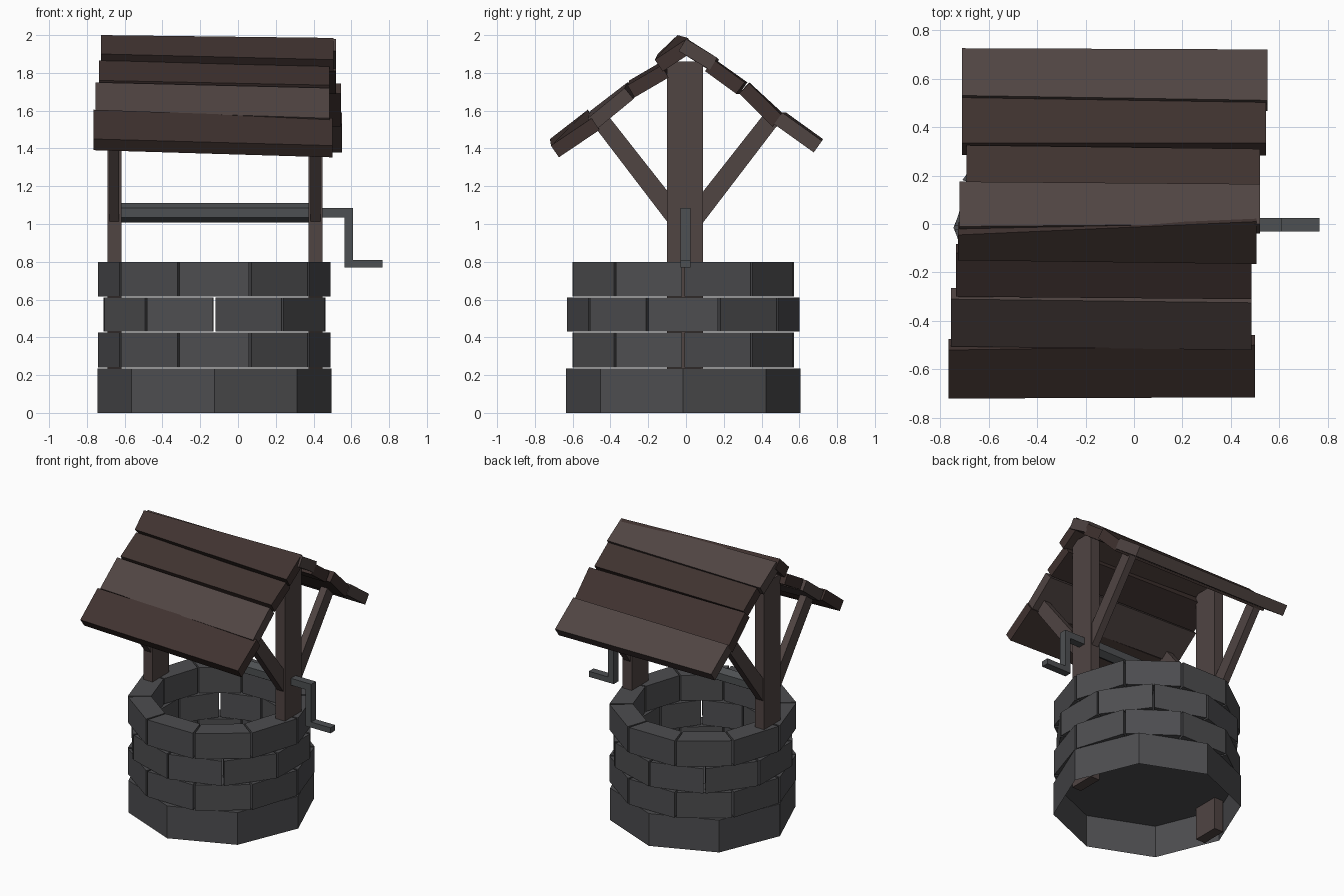
import bpy, bmesh, math
from mathutils import Vector

if "Cube" in bpy.data.objects:
    bpy.data.objects.remove(bpy.data.objects["Cube"])

CX, CY = -0.125, -0.015          # centre of the stone ring


def material(name, rgb):
    m = bpy.data.materials.new(name)
    m.diffuse_color = (*rgb, 1)
    m.use_nodes = True
    m.node_tree.nodes["Principled BSDF"].inputs["Base Color"].default_value = m.diffuse_color
    return m


STONE = material("stone", (0.075, 0.075, 0.08))
WOOD = material("wood", (0.08, 0.058, 0.055))
DARK_WOOD = material("dark_wood", (0.05, 0.032, 0.029))
IRON = material("iron", (0.075, 0.08, 0.085))


def finish(bm, name, mat):
    bmesh.ops.recalc_face_normals(bm, faces=bm.faces)
    me = bpy.data.meshes.new(name)
    bm.to_mesh(me)
    bm.free()
    me.materials.append(mat)
    ob = bpy.data.objects.new(name, me)
    bpy.context.collection.objects.link(ob)
    return ob


def loft(bm, a, b):
    """Closed solid between two matching outlines."""
    va, vb = [bm.verts.new(p) for p in a], [bm.verts.new(p) for p in b]
    n = len(va)
    bm.faces.new(va)
    bm.faces.new(vb)
    for i in range(n):
        j = (i + 1) % n
        bm.faces.new((va[i], va[j], vb[j], vb[i]))


def extrude_x(bm, outline, x0, x1):
    loft(bm, [(x0, y, z) for y, z in outline], [(x1, y, z) for y, z in outline])


def rect(y0, y1, z0, z1):
    return [(y0, z0), (y1, z0), (y1, z1), (y0, z1)]


# Foundation: eight-sided shell, open below
bm = bmesh.new()
rings = [[bm.verts.new((CX + 0.62 * math.cos(i * math.pi / 4),
                        CY + 0.62 * math.sin(i * math.pi / 4), z))
          for i in range(8)] for z in (0, 0.235)]
for i in range(8):
    j = (i + 1) % 8
    bm.faces.new((rings[0][i], rings[0][j], rings[1][j], rings[1][i]))
bm.faces.new(rings[1])
finish(bm, "foundation", STONE)

# Three courses of ten wedge bricks, the middle one staggered
for c, (z0, z1) in enumerate(((0.24, 0.425), (0.43, 0.61), (0.615, 0.80))):
    bm = bmesh.new()
    gap = 0.011
    for i in range(10):
        a0 = math.radians(36 * i + 18 * (c % 2)) + gap
        a1 = a0 + math.radians(36) - 2 * gap
        plan = [(CX + r * math.cos(a), CY + r * math.sin(a))
                for r, a in ((0.615, a0), (0.615, a1), (0.46, a1), (0.46, a0))]
        loft(bm, [(x, y, z0) for x, y in plan], [(x, y, z1) for x, y in plan])
    finish(bm, f"brick_course_{c + 1}", STONE)

# Posts with a pair of diagonal braces each
for side, x in (("left", -0.655), ("right", 0.41)):
    bm = bmesh.new()
    extrude_x(bm, rect(-0.10, 0.09, 0, 1.86), x - 0.037, x + 0.037)
    finish(bm, side + "_post", WOOD)
    bm = bmesh.new()
    for s in (-1, 1):
        brace = [(0.08, 0.99), (0.50, 1.54), (0.43, 1.60), (0.08, 1.155)]
        extrude_x(bm, [(s * y - 0.003, z) for y, z in brace], x - 0.026, x + 0.026)
    finish(bm, side + "_braces", WOOD)

# Six-sided axle
bm = bmesh.new()
extrude_x(bm, [(-0.005 + 0.052 * math.sin(k * math.pi / 3),
                1.06 + 0.052 * math.cos(k * math.pi / 3)) for k in range(6)],
          -0.64, 0.39)
finish(bm, "axle", IRON)

# Crank handle: one stepped outline in x-z, given thickness in y
crank = [(0.43, 1.085), (0.61, 1.085), (0.61, 0.81), (0.765, 0.81),
         (0.765, 0.77), (0.565, 0.77), (0.565, 1.035), (0.43, 1.035)]
bm = bmesh.new()
loft(bm, [(x, -0.03, z) for x, z in crank], [(x, 0.024, z) for x, z in crank])
finish(bm, "crank", IRON)

# Roof planks: per end (x, upper y, upper z, lower y, lower z) of the outer face
PLANKS = [
    ((-0.72, -0.01, 1.99, 0.175, 1.87), (0.52, 0.00, 1.98, 0.165, 1.88), WOOD),
    ((-0.69, 0.17, 1.86, 0.325, 1.75), (0.52, 0.145, 1.87, 0.31, 1.75), DARK_WOOD),
    ((-0.71, 0.335, 1.75, 0.53, 1.57), (0.545, 0.335, 1.745, 0.51, 1.57), DARK_WOOD),
    ((-0.71, 0.53, 1.59, 0.725, 1.45), (0.55, 0.51, 1.59, 0.72, 1.44), WOOD),
    ((-0.725, -0.045, 2.00, -0.15, 1.90), (0.505, 0.01, 1.985, -0.165, 1.87), DARK_WOOD),
    ((-0.735, -0.12, 1.865, -0.30, 1.76), (0.485, -0.13, 1.84, -0.31, 1.735), DARK_WOOD),
    ((-0.755, -0.31, 1.75, -0.505, 1.60), (0.485, -0.325, 1.72, -0.52, 1.56), WOOD),
    ((-0.765, -0.52, 1.605, -0.72, 1.45), (0.50, -0.50, 1.56, -0.715, 1.415), DARK_WOOD),
]


def plank_end(x, ya, za, yb, zb, thick=0.075):
    d = Vector((yb - ya, zb - za)).normalized()
    n = Vector((d.y, -d.x))
    if n.y > 0:
        n = -n
    n *= thick
    return [(x, ya, za), (x, yb, zb), (x, yb + n.x, zb + n.y), (x, ya + n.x, za + n.y)]


for i, (left, right, mat) in enumerate(PLANKS):
    bm = bmesh.new()
    loft(bm, plank_end(*left), plank_end(*right))
    finish(bm, f"{'back' if i < 4 else 'front'}_roof_plank_{i % 4 + 1}", mat)
